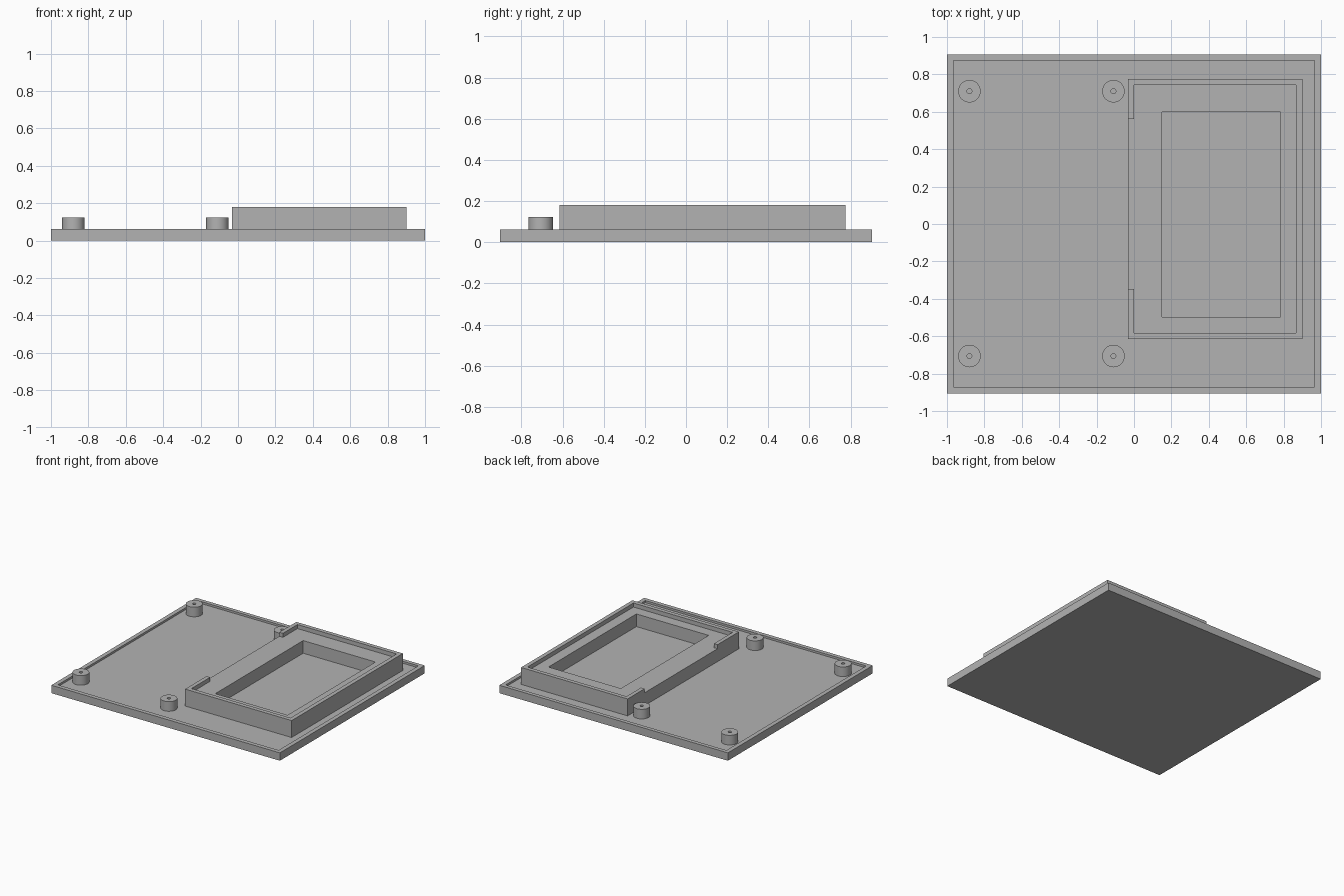
import bpy
import bmesh
from math import cos, sin, pi, radians

if "Cube" in bpy.data.objects:
    bpy.data.objects.remove(bpy.data.objects["Cube"], do_unlink=True)

FLOOR = 0.046      # recessed floor of the base plate
RIM = 0.062        # top of the base rim
LEDGE = 0.148      # shelf inside the raised frame
FRAME_TOP = 0.18
SUNK = 0.02        # hidden foot of parts standing on the floor

grey = bpy.data.materials.new("plain grey")
grey.use_nodes = True
colour = (0.45, 0.45, 0.45, 1)
grey.diffuse_color = colour
grey.node_tree.nodes["Principled BSDF"].inputs["Base Color"].default_value = colour


def rect(x0, x1, y0, y1, z):
    return [(x0, y0, z), (x1, y0, z), (x1, y1, z), (x0, y1, z)]


def circle(x, y, r, z, sides=48):
    return [(x + r * cos(2 * pi * i / sides), y + r * sin(2 * pi * i / sides), z)
            for i in range(sides)]


def loft(name, rings):
    """Join successive rings with faces and cap the first and last."""
    bm = bmesh.new()
    loops = [[bm.verts.new(p) for p in ring] for ring in rings]
    for a, b in zip(loops, loops[1:]):
        for i in range(len(a)):
            j = (i + 1) % len(a)
            bm.faces.new((a[i], a[j], b[j], b[i]))
    bm.faces.new(loops[0][::-1])
    bm.faces.new(loops[-1])
    bmesh.ops.recalc_face_normals(bm, faces=bm.faces)
    mesh = bpy.data.meshes.new(name)
    bm.to_mesh(mesh)
    bm.free()
    mesh.materials.append(grey)
    obj = bpy.data.objects.new(name, mesh)
    bpy.context.collection.objects.link(obj)
    return obj


def activate(obj):
    bpy.ops.object.select_all(action='DESELECT')
    obj.select_set(True)
    bpy.context.view_layer.objects.active = obj


# Base plate with a thin raised rim
outer = (-1, 1, -0.905, 0.905)
inner = (-0.966, 0.966, -0.872, 0.874)
loft("base_plate", [rect(*outer, 0), rect(*outer, RIM),
                    rect(*inner, RIM), rect(*inner, FLOOR)])

# Raised frame: outer wall, inner shelf and deep rectangular pocket
wall = (-0.032, 0.9, -0.615, 0.775)
shelf = (0, 0.867, -0.582, 0.743)
pocket = (0.15, 0.783, -0.498, 0.6)
frame = loft("raised_frame", [rect(*wall, SUNK), rect(*wall, FRAME_TOP),
                              rect(*shelf, FRAME_TOP), rect(*shelf, LEDGE),
                              rect(*pocket, LEDGE), rect(*pocket, FLOOR + 0.002)])

# Long notch in the right-hand wall, level with the shelf
notch = (-0.1, 0.05, -0.348, 0.562)
cutter = loft("notch_cutter", [rect(*notch, LEDGE), rect(*notch, 0.3)])
cutter.hide_render = True
cut = frame.modifiers.new("notch", 'BOOLEAN')
cut.operation = 'DIFFERENCE'
cut.solver = 'EXACT'
cut.object = cutter
activate(frame)
bpy.ops.object.modifier_apply(modifier=cut.name)
bpy.data.objects.remove(cutter, do_unlink=True)

# Four round posts with small screw holes
for side, x in (("right", -0.88), ("middle", -0.11)):
    for end, y in (("front", -0.706), ("back", 0.71)):
        post = loft(f"{end}_{side}_post", [
            circle(x, y, 0.06, SUNK), circle(x, y, 0.06, 0.122),
            circle(x, y, 0.013, 0.122), circle(x, y, 0.013, FLOOR)])
        activate(post)
        bpy.ops.object.shade_smooth_by_angle(angle=radians(30))
